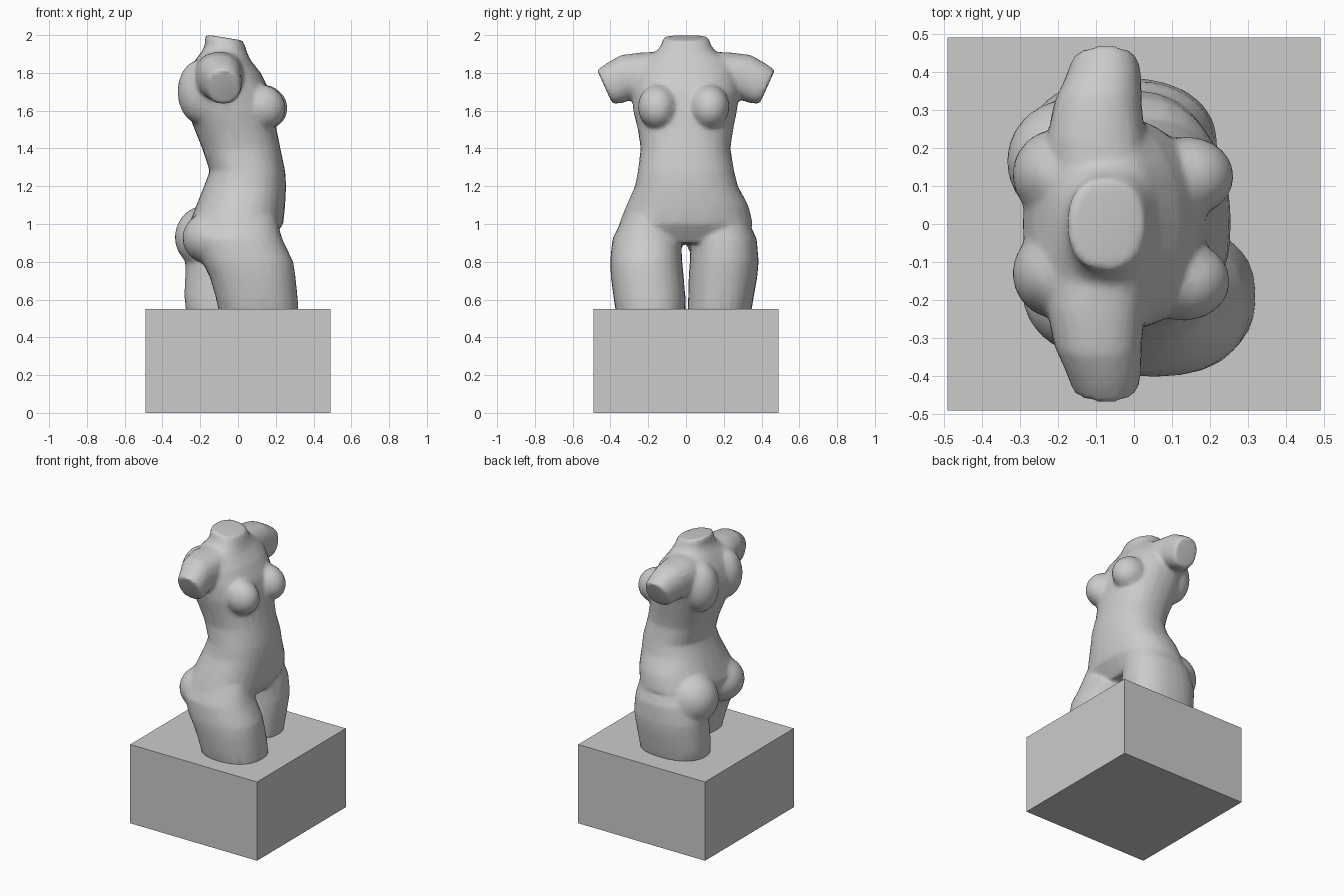
import bpy, bmesh, math
from mathutils import Vector, Matrix

if "Cube" in bpy.data.objects:
    bpy.data.objects.remove(bpy.data.objects["Cube"])

stone = bpy.data.materials.new("pale grey stone")
stone.diffuse_color = (0.6, 0.6, 0.6, 1)
stone.use_nodes = True
stone.node_tree.nodes["Principled BSDF"].inputs["Base Color"].default_value = stone.diffuse_color


def loft(bm, rings, place, n=28, power=2.3):
    """Skin closed rounded rings; place() maps (ring, u, v) to a point."""
    rows = []
    for ring in rings:
        row = []
        for i in range(n):
            a = 2 * math.pi * i / n
            c, s = math.cos(a), math.sin(a)
            u = math.copysign(abs(c) ** (2 / power), c)
            v = math.copysign(abs(s) ** (2 / power), s)
            row.append(bm.verts.new(place(ring, u, v)))
        rows.append(row)
    faces = [bm.faces.new(rows[0]), bm.faces.new(rows[-1])]
    for a, b in zip(rows, rows[1:]):
        for i in range(n):
            j = (i + 1) % n
            faces.append(bm.faces.new((a[i], a[j], b[j], b[i])))
    bmesh.ops.recalc_face_normals(bm, faces=faces)


def blob(bm, centre, radii, tilt=0):
    m = (Matrix.Translation(centre) @ Matrix.Rotation(tilt, 4, 'Y')
         @ Matrix.Diagonal((*radii, 1)))
    bmesh.ops.create_uvsphere(bm, u_segments=24, v_segments=16, radius=1, matrix=m)


def upright(r, u, v):
    z, x0, x1, y0, y1 = r
    x = (x0 + x1) / 2 + u * (x1 - x0) / 2
    # the neck cut slopes down toward the chest
    return Vector((x, (y0 + y1) / 2 + v * (y1 - y0) / 2,
                   z - (0.16 * (x + 0.17) if z > 1.99 else 0)))


body = bmesh.new()

# torso: height, back, front, right side, left side
loft(body, [
    (0.90, -0.22, 0.17, -0.29, 0.29), (1.00, -0.26, 0.24, -0.355, 0.355),
    (1.10, -0.22, 0.25, -0.315, 0.33), (1.20, -0.18, 0.255, -0.27, 0.275),
    (1.28, -0.15, 0.25, -0.255, 0.255), (1.40, -0.19, 0.225, -0.24, 0.235),
    (1.50, -0.23, 0.205, -0.255, 0.25), (1.60, -0.27, 0.19, -0.28, 0.27),
    (1.70, -0.295, 0.17, -0.285, 0.285), (1.80, -0.265, 0.12, -0.27, 0.27),
    (1.87, -0.225, 0.065, -0.23, 0.23), (1.915, -0.19, 0.045, -0.155, 0.155),
    (1.95, -0.175, 0.035, -0.13, 0.13), (2.003, -0.175, 0.025, -0.12, 0.12),
], upright)

# thighs, the right one stepping forward
loft(body, [
    (0.53, -0.275, 0.19, 0.008, 0.345), (0.62, -0.285, 0.20, 0.012, 0.36),
    (0.72, -0.28, 0.21, 0.014, 0.378), (0.80, -0.28, 0.22, 0.02, 0.385),
    (0.92, -0.25, 0.21, 0.025, 0.375), (1.04, -0.18, 0.18, 0.06, 0.32),
], upright)
loft(body, [
    (0.53, -0.10, 0.322, -0.372, -0.004), (0.62, -0.12, 0.315, -0.385, -0.004),
    (0.72, -0.15, 0.305, -0.398, -0.012), (0.80, -0.19, 0.293, -0.402, -0.02),
    (0.92, -0.23, 0.235, -0.39, -0.025), (1.04, -0.18, 0.20, -0.33, -0.06),
], upright)

# buttocks and breasts
blob(body, (-0.165, 0.165, 0.93), (0.17, 0.165, 0.17))
blob(body, (-0.13, -0.175, 0.925), (0.165, 0.165, 0.145))
blob(body, (0.14, 0.125, 1.62), (0.125, 0.105, 0.115), 0.5)
blob(body, (0.13, -0.15, 1.62), (0.125, 0.105, 0.115), 0.5)

# shoulders, shoulder blades and cut upper arms
for side in (1, -1):
    blob(body, (-0.20, side * 0.13, 1.70), (0.12, 0.12, 0.17))

    def sideways(r, u, v):
        y, x, z, rx, rz, lean = r
        return Vector((x + u * rx, side * (y + lean * v * rz), z + v * rz))

    loft(body, [
        (0.10, -0.08, 1.80, 0.13, 0.11, 0), (0.22, -0.10, 1.785, 0.13, 0.125, 0),
        (0.32, -0.095, 1.775, 0.115, 0.12, 0.2), (0.38, -0.08, 1.745, 0.10, 0.105, 0.4),
        (0.43, -0.075, 1.725, 0.087, 0.09, 0.45),
    ], sideways)

mesh = bpy.data.meshes.new("torso")
body.to_mesh(mesh)
body.free()
torso = bpy.data.objects.new("torso", mesh)
bpy.context.collection.objects.link(torso)

# fuse the parts into one carved surface
fuse = torso.modifiers.new("fuse", 'REMESH')
fuse.mode = 'VOXEL'
fuse.voxel_size = 0.012
soften = torso.modifiers.new("soften", 'SMOOTH')
soften.factor = 0.5
soften.iterations = 8
thin = torso.modifiers.new("thin", 'DECIMATE')
thin.ratio = 0.15
bpy.context.view_layer.objects.active = torso
torso.select_set(True)
bpy.ops.object.convert(target='MESH')
torso.data.materials.clear()
torso.data.materials.append(stone)
bpy.ops.object.shade_smooth_by_angle(angle=math.radians(50))

# square pedestal
bpy.ops.mesh.primitive_cube_add(size=1, location=(0, 0, 0.275))
pedestal = bpy.context.object
pedestal.name = "pedestal"
pedestal.scale = (0.98, 0.98, 0.55)
pedestal.data.materials.append(stone)
